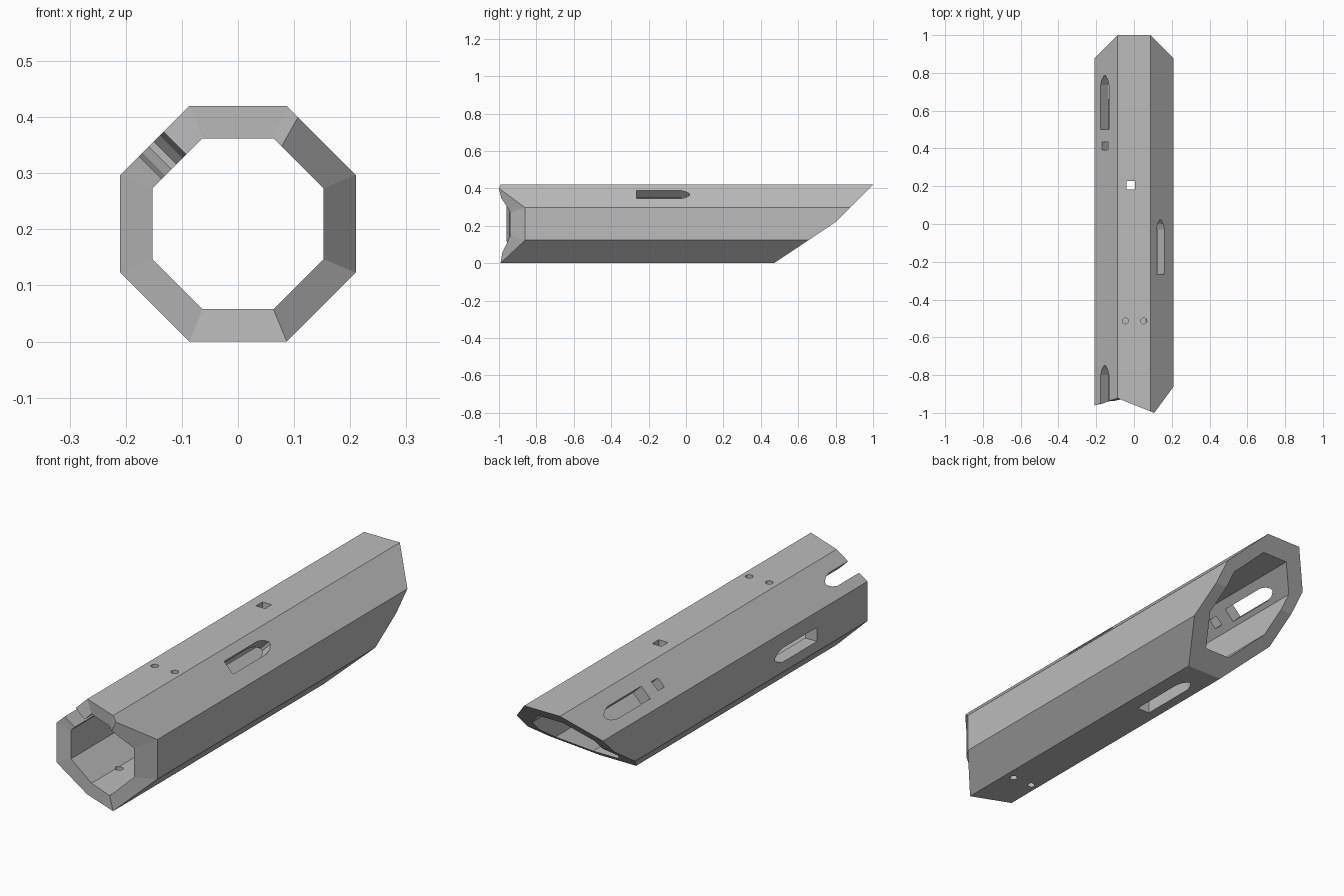
import bpy, bmesh, math

if "Cube" in bpy.data.objects:
    bpy.data.objects.remove(bpy.data.objects["Cube"])

APOTHEM, INNER = 0.21, 0.725      # outer apothem, bore scale
FAR = 1.1                         # raw length before the slanted trim

grey = bpy.data.materials.new("plain grey")
grey.diffuse_color = (0.5, 0.5, 0.5, 1)
grey.use_nodes = True
grey.node_tree.nodes["Principled BSDF"].inputs["Base Color"].default_value = grey.diffuse_color


def make_object(name, bm):
    bmesh.ops.recalc_face_normals(bm, faces=bm.faces)
    mesh = bpy.data.meshes.new(name)
    bm.to_mesh(mesh)
    bm.free()
    mesh.materials.append(grey)
    obj = bpy.data.objects.new(name, mesh)
    bpy.context.collection.objects.link(obj)
    return obj


def front_y(x):
    """Notched front end made of three upright planes."""
    right = -0.86 - (0.21 - x) * 1.36
    middle = -0.92 - (x + 0.08) * 0.43
    left = -0.92 + (x + 0.08) * 0.31
    return max(right, min(middle, left))


# Hollow octagonal tube, with one extra point where the front ridge meets a facet
c = APOTHEM * math.tan(math.pi / 8)
a = APOTHEM
section = [(a, -c), (a, c), (0.107, a + c - 0.107), (c, a), (-c, a),
           (-a, c), (-a, -c), (-c, -a), (c, -a)]
bm = bmesh.new()
rings = {}
for key, scale in (("outer", 1), ("inner", INNER)):
    pts = [(x * scale, z * scale + APOTHEM) for x, z in section]
    rings[key] = ([bm.verts.new((x, front_y(x), z)) for x, z in pts],
                  [bm.verts.new((x, FAR, z)) for x, z in pts])
of, ob = rings["outer"]
nf, nb = rings["inner"]
n = len(section)
for i in range(n):
    j = (i + 1) % n
    for p, q in ((of, ob), (ob, nb), (nb, nf), (nf, of)):
        bm.faces.new((p[i], p[j], q[j], q[i]))
tube = make_object("octagonal_tube", bm)

# Cutters
cut = bmesh.new()


def prism(bottom, top):
    lo = [cut.verts.new(p) for p in bottom]
    hi = [cut.verts.new(p) for p in top]
    cut.faces.new(lo)
    cut.faces.new(hi[::-1])
    for i in range(len(lo)):
        j = (i + 1) % len(lo)
        cut.faces.new((lo[i], lo[j], hi[j], hi[i]))


def punch(angle, profile):
    """Cut a (sideways, y) profile through the wall facing the given angle."""
    s, k = math.sin(math.radians(angle)), math.cos(math.radians(angle))
    prism(*[[(k * d - s * u, y, APOTHEM + s * d + k * u) for u, y in profile]
            for d in (0.13, 0.235)])


def slot(angle, u, y0, y1, w=0.031):
    half = [(w, y0), (w, y1 - 0.05), (0.7 * w, y1 - 0.02), (0.2 * w, y1)]
    punch(angle, [(u + p, y) for p, y in half] +
          [(u - p, y) for p, y in reversed(half)])


def square(angle, u, y, r):
    punch(angle, [(u + r, y - r), (u + r, y + r), (u - r, y + r), (u - r, y - r)])


def hole(angle, u, y, r=0.016, sides=12):
    punch(angle, [(u + r * math.cos(t), y + r * math.sin(t))
                  for t in (2 * math.pi * i / sides for i in range(sides))])


# Blunt-nosed slots
slot(135, 0.009, 0.50, 0.785)
slot(135, 0.009, -1.05, -0.75)
slot(45, 0.012, -0.265, 0.02)
slot(180, 0.012, -0.61, -0.32)
slot(270, -0.01, 0.05, 0.36)
# Square windows
square(135, 0.006, 0.413, 0.022)
square(90, 0.018, 0.205, 0.0225)
# Small round holes on top and underneath
for u in (0.046, -0.052):
    hole(90, u, -0.513)
    hole(270, u, -0.75)
# Two-slope trim of the back end
trim = [(1.05, 0.47), (0.80, 0.22), (0.395, -0.05), (1.2, -0.05), (1.2, 0.47)]
prism([(-0.3, y, z) for y, z in trim], [(0.3, y, z) for y, z in trim])
cutter = make_object("cutter", cut)
cutter.hide_render = True

# Apply the cuts and remove the helper
mod = tube.modifiers.new("cuts", 'BOOLEAN')
mod.operation = 'DIFFERENCE'
mod.solver = 'EXACT'
mod.object = cutter
bpy.context.view_layer.update()
graph = bpy.context.evaluated_depsgraph_get()
result = bpy.data.meshes.new_from_object(tube.evaluated_get(graph))
tube.modifiers.clear()
tube.data = result
bpy.data.objects.remove(cutter)
